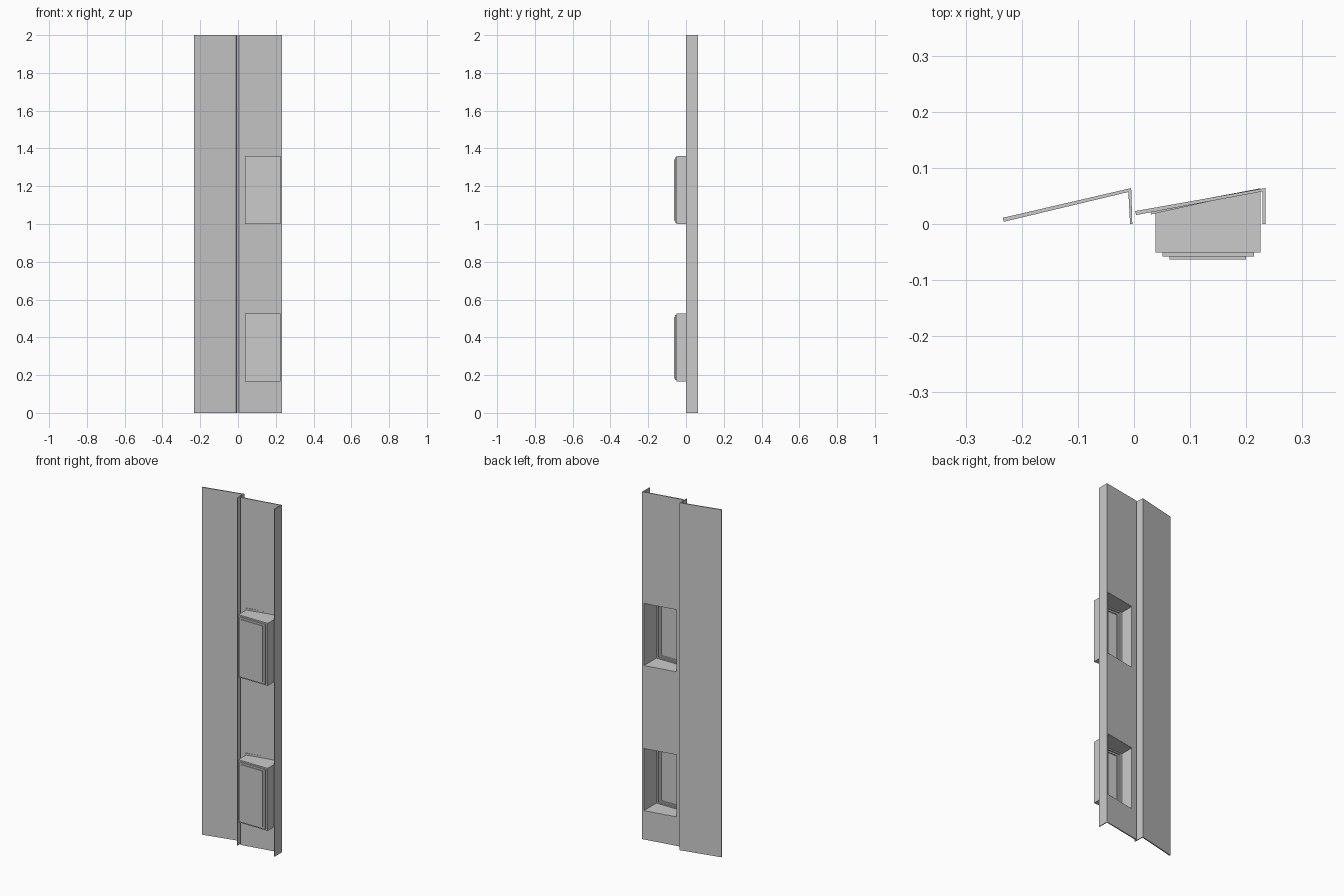
import bpy, bmesh

if "Cube" in bpy.data.objects:
    bpy.data.objects.remove(bpy.data.objects["Cube"])

BOX_X = (0.038, 0.225)
BOX_Z = [(0.165, 0.525), (1.0, 1.36)]


def new_object(name, bm):
    bmesh.ops.recalc_face_normals(bm, faces=bm.faces)
    mesh = bpy.data.meshes.new(name)
    bm.to_mesh(mesh)
    bm.free()
    obj = bpy.data.objects.new(name, mesh)
    bpy.context.collection.objects.link(obj)
    return obj


def extrude_profile(name, points, z0, z1):
    bm = bmesh.new()
    face = bm.faces.new([bm.verts.new((x, y, z0)) for x, y in points])
    moved = bmesh.ops.extrude_face_region(bm, geom=[face])["geom"]
    verts = [v for v in moved if isinstance(v, bmesh.types.BMVert)]
    bmesh.ops.translate(bm, verts=verts, vec=(0, 0, z1 - z0))
    return new_object(name, bm)


def apply_modifiers(obj):
    bpy.context.view_layer.objects.active = obj
    for mod in list(obj.modifiers):
        bpy.ops.object.modifier_apply(modifier=mod.name)


def cut_opening(obj, z0, z1):
    x0, x1 = BOX_X
    cutter = extrude_profile("opening_cutter", [(x0, -0.2), (x1, -0.2), (x1, 0.2), (x0, 0.2)], z0, z1)
    cutter.hide_render = True
    mod = obj.modifiers.new("opening", 'BOOLEAN')
    mod.operation = 'DIFFERENCE'
    mod.solver = 'EXACT'
    mod.object = cutter
    apply_modifiers(obj)
    bpy.data.objects.remove(cutter)


def underside(x):
    # front face of the sloping right board
    return 0.016 + 0.1867 * (x - 0.004)


def stepped_tray(name, z0, z1):
    x0, x1 = BOX_X
    # (left inset, right inset, vertical inset, y); None follows the board slope
    steps = [(0, 0, 0, None), (0, 0, 0, -0.051),
             (0.013, 0.011, 0.008, -0.051), (0.013, 0.011, 0.008, -0.058),
             (0.025, 0.025, 0.018, -0.058), (0.025, 0.025, 0.018, -0.063)]
    bm = bmesh.new()
    rings = []
    for left, right, v, y in steps:
        a, b = x0 + left, x1 - right
        corners = [(a, z0 + v), (b, z0 + v), (b, z1 - v), (a, z1 - v)]
        rings.append([bm.verts.new((x, underside(x) + 0.006 if y is None else y, z))
                      for x, z in corners])
    for r, s in zip(rings, rings[1:]):
        for i in range(4):
            j = (i + 1) % 4
            bm.faces.new((r[i], r[j], s[j], s[i]))
    bm.faces.new(rings[-1])
    tray = new_object(name, bm)
    # point normals out of the box so the wall thickens inward
    if tray.data.polygons[-1].normal.y > 0:
        tray.data.flip_normals()
    mod = tray.modifiers.new("wall", 'SOLIDIFY')
    mod.thickness = 0.002
    mod.offset = -1
    apply_modifiers(tray)
    return tray


# overlapping boards: sloping sheet with a folded return
extrude_profile("left_board", [(-0.234, 0.011), (-0.005, 0.064), (-0.003, 0.0),
                               (-0.007, 0.0), (-0.010, 0.057), (-0.232, 0.004)], 0, 2)
right_board = extrude_profile("right_board", [(0.002, 0.023), (0.234, 0.064), (0.234, 0.0),
                                              (0.229, 0.0), (0.229, underside(0.229)),
                                              (0.004, 0.016)], 0, 2)

# recessed boxes with a thin tapered lip around each opening
for i, (z0, z1) in enumerate(BOX_Z, 1):
    cut_opening(right_board, z0, z1)
    lip = extrude_profile(f"opening_lip_{i}", [(0.03, underside(0.03) + 0.002),
                                               (0.03, underside(0.03) - 0.004),
                                               (0.14, underside(0.14)),
                                               (0.14, underside(0.14) + 0.002)],
                          z0 - 0.01, z1 + 0.01)
    cut_opening(lip, z0, z1)
    stepped_tray(f"recessed_box_{i}", z0, z1)
